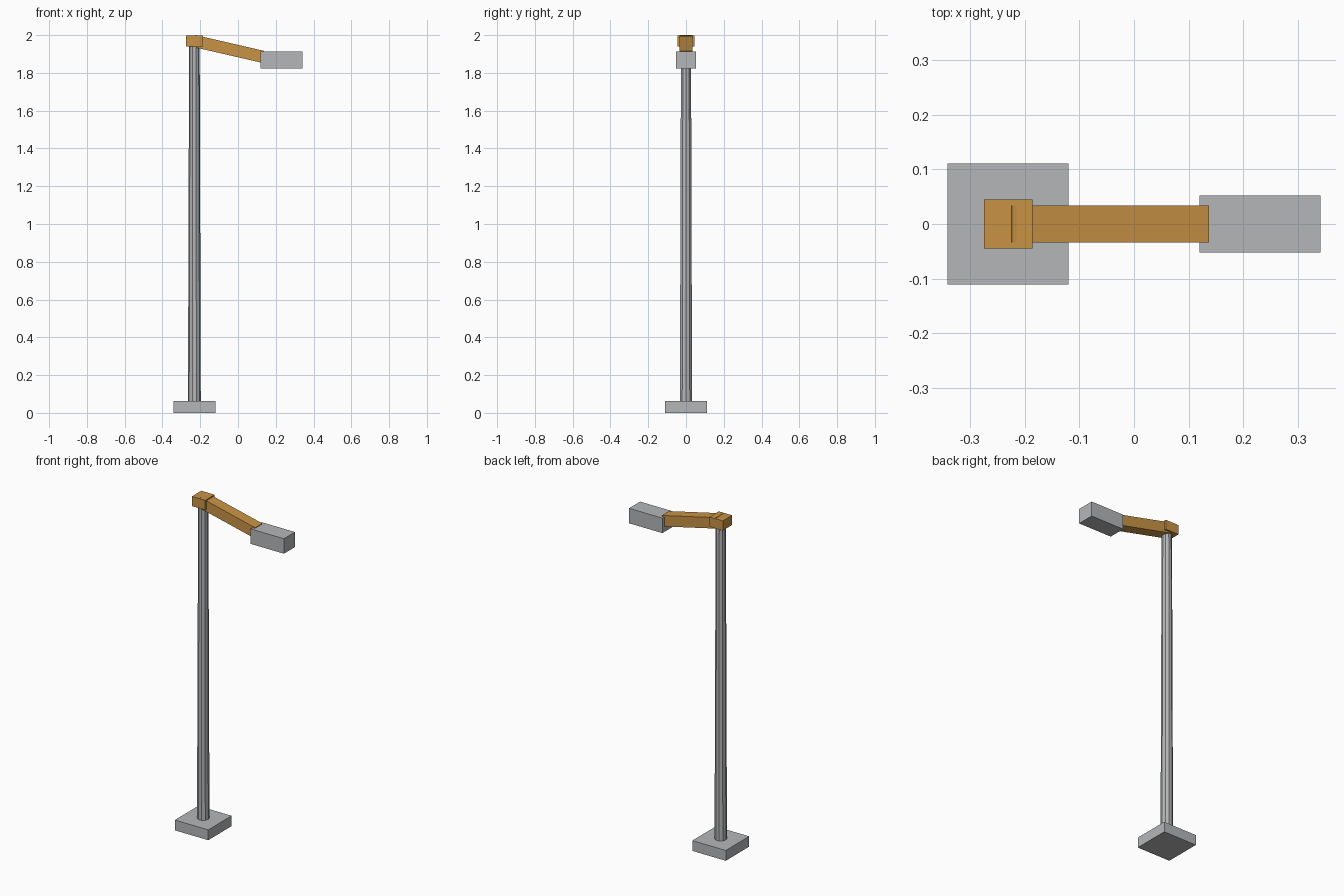
import bpy
from math import radians, cos, sin
from mathutils import Matrix, Vector

if "Cube" in bpy.data.objects:
    bpy.data.objects.remove(bpy.data.objects["Cube"], do_unlink=True)


def material(name, colour):
    mat = bpy.data.materials.new(name)
    mat.use_nodes = True
    mat.diffuse_color = colour
    mat.node_tree.nodes["Principled BSDF"].inputs["Base Color"].default_value = colour
    return mat


grey = material("light grey metal", (0.46, 0.47, 0.48, 1))
orange = material("orange paint", (0.58, 0.29, 0.06, 1))


def box(name, centre, size, mat, tilt=0):
    bpy.ops.mesh.primitive_cube_add(size=1, location=centre, rotation=(0, tilt, 0))
    obj = bpy.context.object
    obj.name = name
    obj.scale = size
    obj.data.materials.append(mat)
    return obj


POLE_X = -0.231

# Square foot and tapered ten-sided pole
box("base_plate", (POLE_X, 0, 0.031), (0.222, 0.222, 0.062), grey)
bpy.ops.mesh.primitive_cone_add(vertices=10, radius1=0.034, radius2=0.028, depth=1.9,
                                location=(POLE_X, 0, 1.0), rotation=(0, 0, radians(90)))
pole = bpy.context.object
pole.name = "pole"
pole.data.materials.append(grey)

# Bracket on top of the pole
box("pole_cap", (POLE_X, 0, 1.969), (0.089, 0.089, 0.058), orange)

# Arm sloping down from its upper inner corner
tilt = radians(13)
length, thick = 0.371, 0.064
along = Vector((cos(tilt), 0, -sin(tilt)))
down = Vector((-sin(tilt), 0, -cos(tilt)))
corner = Vector((-0.224, 0, 2.0))
box("arm", corner + along * length / 2 + down * thick / 2,
    (length, 0.0685, thick), orange, tilt)

# Lamp housing
box("lamp_head", (0.231, 0, 1.867), (0.222, 0.105, 0.09), grey)
